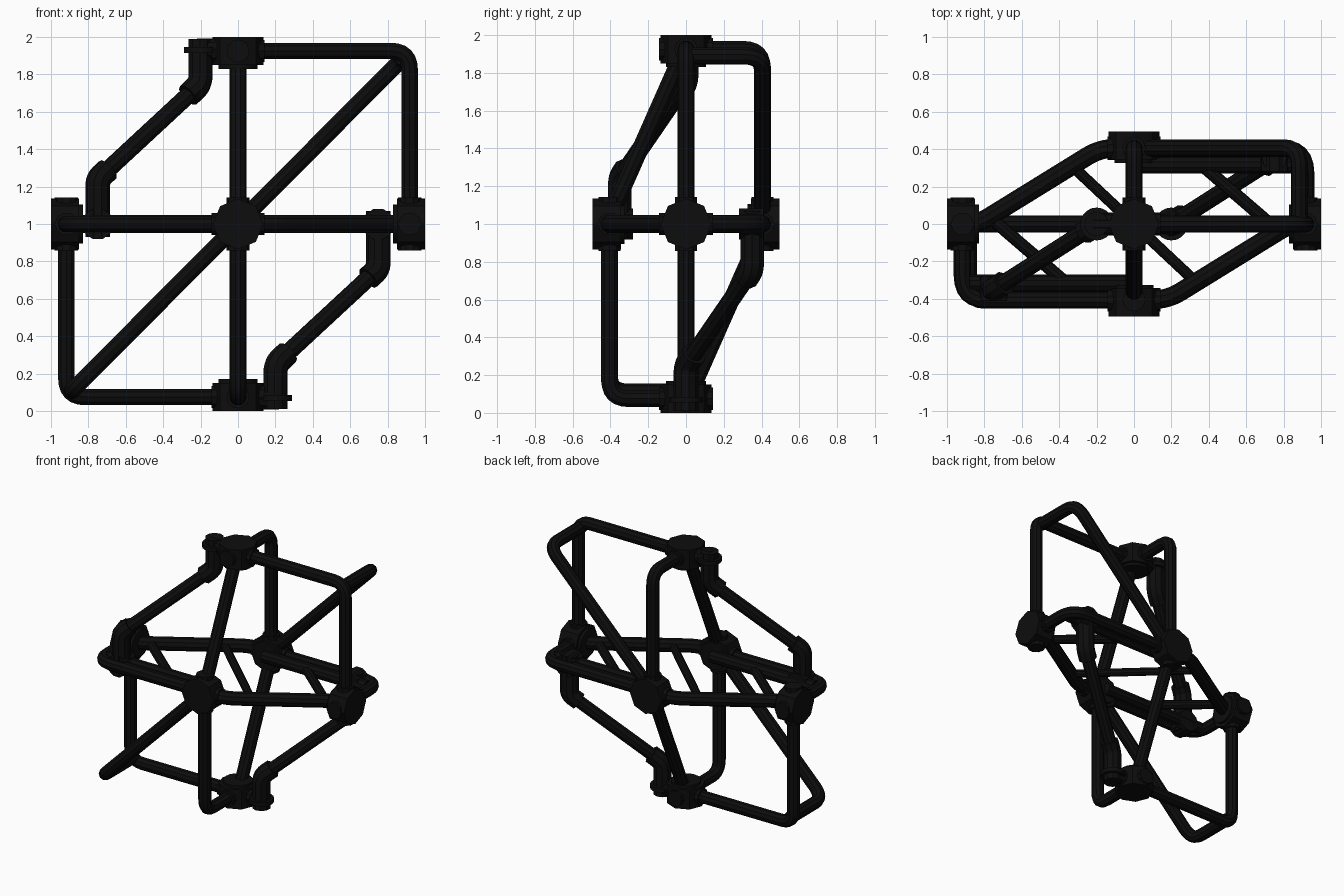
import bpy, bmesh, math
from mathutils import Vector

if "Cube" in bpy.data.objects:
    bpy.data.objects.remove(bpy.data.objects["Cube"])

CENTRE = Vector((0, 0, 1))
black = bpy.data.materials.new("black paint")
black.diffuse_color = (0.004, 0.004, 0.004, 1)
black.use_nodes = True
black.node_tree.nodes["Principled BSDF"].inputs["Base Color"].default_value = black.diffuse_color


def finish(ob):
    ob.data.materials.clear()
    ob.data.materials.append(black)
    bpy.ops.object.select_all(action='DESELECT')
    ob.select_set(True)
    bpy.context.view_layer.objects.active = ob
    bpy.ops.object.shade_smooth_by_angle(angle=math.radians(35))


def rounded(points, bend):
    """Replace each inner corner of a path by a short arc."""
    out = [points[0]]
    for a, b, c in zip(points, points[1:], points[2:]):
        u, v = (a - b), (c - b)
        d = min(bend, u.length * 0.45, v.length * 0.45)
        p, q = b + u.normalized() * d, b + v.normalized() * d
        for i in range(7):
            t = i / 6
            out.append(p * (1 - t) ** 2 + b * 2 * t * (1 - t) + q * t * t)
    return out + [points[-1]]


def tube(name, points, radius, bend=0.1):
    """Capped pipe along a path, with its point-mirrored twin."""
    for sign, side in ((1, "a"), (-1, "b")):
        path = rounded([CENTRE + sign * Vector(p) for p in points], bend)
        cu = bpy.data.curves.new(name, 'CURVE')
        cu.dimensions = '3D'
        cu.bevel_depth = radius
        cu.bevel_resolution = 3
        cu.use_fill_caps = True
        sp = cu.splines.new('POLY')
        sp.points.add(len(path) - 1)
        for sp_pt, p in zip(sp.points, path):
            sp_pt.co = (*p, 1)
        tmp = bpy.data.objects.new(name + "_path", cu)
        bpy.context.collection.objects.link(tmp)
        bpy.context.view_layer.update()
        dg = bpy.context.evaluated_depsgraph_get()
        me = bpy.data.meshes.new_from_object(tmp.evaluated_get(dg))
        bpy.data.objects.remove(tmp)
        ob = bpy.data.objects.new(f"{name}_{side}", me)
        bpy.context.collection.objects.link(ob)
        finish(ob)


def disc(name, pos, axis, radius, depth, sides):
    """Prism along an axis, with its point-mirrored twin."""
    for sign, side in ((1, "a"), (-1, "b")):
        me = bpy.data.meshes.new(name)
        bm = bmesh.new()
        bmesh.ops.create_cone(bm, cap_ends=True, segments=sides, radius1=radius,
                              radius2=radius, depth=depth)
        bm.to_mesh(me)
        bm.free()
        ob = bpy.data.objects.new(f"{name}_{side}", me)
        bpy.context.collection.objects.link(ob)
        ob.location = CENTRE + sign * Vector(pos)
        ob.rotation_mode = 'QUATERNION'
        ob.rotation_quaternion = Vector(axis).to_track_quat('Z', 'Y')
        finish(ob)


R = 0.046            # main pipe radius
X, Y, Z = 0.918, 0.405, 0.925   # pipe planes

# Six octagonal hubs with round flanges and short sleeves
for name, axis, reach, off in (("top_hub", (0, 0, 1), 1.0, Z),
                               ("side_hub", (1, 0, 0), 1.0, X),
                               ("face_hub", (0, 1, 0), 0.495, Y)):
    a = Vector(axis)
    disc(name, a * (reach - 0.075), axis, 0.135, 0.15, 8)
    disc(name + "_flange", a * (reach - 0.085), axis, 0.105, 0.17, 16)
    for cross in ((1, 0, 0), (0, 1, 0), (0, 0, 1)):
        c = Vector(cross)
        if abs(a.dot(c)) < 0.5:
            tube(name + "_sleeve", [a * off - c * 0.142, a * off + c * 0.142], 0.062)

# Rectangular bends of the upright and level rings
tube("upright_wide_bend", [(0, 0, Z), (X, 0, Z), (X, 0, 0)], R)
tube("upright_narrow_bend", [(0, 0, Z), (0, Y, Z), (0, Y, 0)], R)
tube("level_bend", [(0, Y, 0), (X, Y, 0), (X, 0, 0)], R, 0.13)
tube("level_inner_bar", [(0, 0.317, 0), (0.88, 0.317, 0)], R)

# Slanting members
tube("level_slant", [(-X, 0, 0), (-0.82, 0.01, 0), (-0.18, Y, 0), (0, Y, 0)], R + 0.004)
tube("steep_rod", [(0, -0.02, 0.9), (0, -Y, 0.03)], R)
tube("face_diagonal", [(0, Y, 0), (0.885, Y, 0.89), (0.885, 0, 0.89)], R)

# Thin level braces
tube("corner_brace", [(0.38, 0.30, 0), (0.74, -0.01, 0)], 0.034)
tube("slant_brace", [(-0.32, 0.30, 0), (0, 0, 0)], 0.03)

# Bent legs with thicker elbow sleeves
foot, knee = Vector((-0.75, -0.35, 0)), Vector((-0.75, -0.35, 0.24))
hip, head = Vector((-0.2, 0, 0.75)), Vector((-0.2, 0, 0.99))
d = (hip - knee).normalized()
tube("leg", [foot, knee, hip, head], 0.047)
tube("leg_lower_elbow", [foot - Vector((0, 0, 0.07)), knee, knee + d * 0.08], 0.066)
tube("leg_upper_elbow", [hip - d * 0.1, hip, head], 0.066)
tube("leg_foot_collar", [foot - Vector((0.0, 0.06, 0)), foot + Vector((0, 0.07, 0))], 0.085)
disc("leg_clamp", (-0.2, 0, 0.93), (0, 0, 1), 0.088, 0.03, 20)
tube("leg_clamp_bridge", [(-0.22, 0, 0.935), (0, 0, 0.935)], 0.06)
